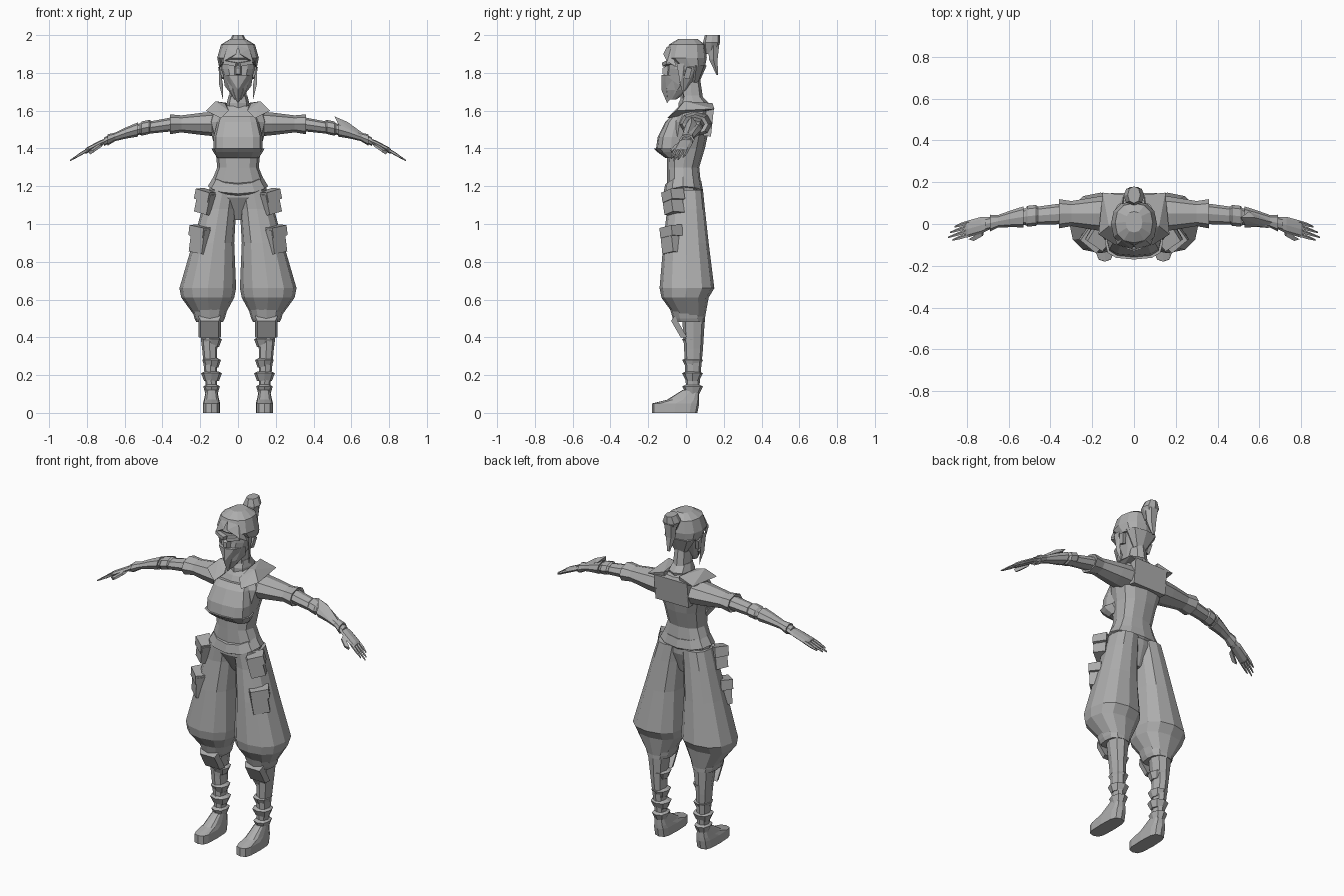
import bpy, bmesh
from math import cos, sin, pi, radians
from itertools import product
from mathutils import Vector, Euler, Matrix

cube = bpy.data.objects.get("Cube")
if cube:
    bpy.data.objects.remove(cube)

GREY = (.42, .42, .42, 1)
mat = bpy.data.materials.new("plain grey")
mat.use_nodes = True
mat.diffuse_color = GREY
mat.node_tree.nodes["Principled BSDF"].inputs["Base Color"].default_value = GREY


def finish(name, bm, pair):
    """Turn a bmesh into one object, or into a left and a right one."""
    sides = (("left_", 1), ("right_", -1)) if pair else (("", 1),)
    for prefix, flip in sides:
        part = bm.copy()
        part.transform(Matrix.Diagonal((flip, 1, 1, 1)))
        bmesh.ops.recalc_face_normals(part, faces=part.faces)
        mesh = bpy.data.meshes.new(prefix + name)
        part.to_mesh(mesh)
        part.free()
        mesh.materials.append(mat)
        obj = bpy.data.objects.new(prefix + name, mesh)
        bpy.context.collection.objects.link(obj)
    bm.free()


def skin(name, rings, pair):
    """Bridge rings of points and cap both ends."""
    bm = bmesh.new()
    rows = [[bm.verts.new(point) for point in ring] for ring in rings]
    for low, high in zip(rows, rows[1:]):
        for i in range(len(low)):
            bm.faces.new((low[i - 1], low[i], high[i], high[i - 1]))
    bm.faces.new(rows[0])
    bm.faces.new(rows[-1])
    finish(name, bm, pair)


def ring(z, wide, front, back, x=0):
    """Level section: half width, reach to the front and reach to the back."""
    return z, wide, front, back, x


def upright(name, *sections, sides=12, pair=False, square=.85, dip=0):
    """Stack of level sections; dip lowers their front, and half as much their back."""
    rings = []
    for z, wide, front, back, x in sections:
        points = []
        for i in range(sides):
            angle = 2 * pi * i / sides
            across, along = (abs(v) ** square * (1 if v > 0 else -1) for v in (cos(angle), sin(angle)))
            y = (back - front) / 2 + along * (back + front) / 2
            drop = dip * along ** 2 * (1 if along < 0 else .5)
            points.append((x + wide * across, y, z - drop))
        rings.append(points)
    skin(name, rings, pair)


def along_arm(name, *sizes, flat=.75, shift=0, sides=8):
    """Tube of (x, radius) steps on the drooping centre line of the arm."""
    rings = []
    for x, radius in sizes:
        bend = max(0, x - .3) ** 2
        centre = Vector((x, .05 - .3 * bend + shift, 1.53 - .56 * bend))
        angles = [2 * pi * i / sides for i in range(sides)]
        rings.append([centre + Vector((0, radius * cos(a), radius * flat * sin(a))) for a in angles])
    skin(name, rings, True)


def hull(name, *points, pair=False, symmetric=False):
    """Convex solid around a few corners."""
    bm = bmesh.new()
    for x, y, z in points:
        bm.verts.new((x, y, z))
        if symmetric:
            bm.verts.new((-x, y, z))
    bmesh.ops.remove_doubles(bm, verts=bm.verts, dist=.001)
    bmesh.ops.convex_hull(bm, input=bm.verts)
    loose = [v for v in bm.verts if not v.link_faces]
    bmesh.ops.delete(bm, geom=loose, context="VERTS")
    finish(name, bm, pair)


def box(name, at, size, turn=(0, 0, 0), taper=1, pair=True):
    """Turned box whose outer face is narrowed by taper."""
    spin = Euler([radians(a) for a in turn]).to_matrix()
    points = []
    for i, j, k in product((-.5, .5), repeat=3):
        scale = taper if j < 0 else 1
        corner = Vector((i * size[0] * scale, j * size[1], k * size[2] * scale))
        points.append(Vector(at) + spin @ corner)
    hull(name, *points, pair=pair)


# Torso, belt and pelvis
upright("torso",
        ring(z=1.2, wide=.15, front=.1, back=.08),
        ring(z=1.3, wide=.11, front=.1, back=.07),
        ring(z=1.4, wide=.12, front=.1, back=.1),
        ring(z=1.54, wide=.16, front=.08, back=.13),
        ring(z=1.6, wide=.14, front=.05, back=.13),
        ring(z=1.63, wide=.05, front=.03, back=.11))
upright("belt",
        ring(z=1.19, wide=.14, front=.1, back=.08),
        ring(z=1.2, wide=.16, front=.12, back=.09),
        ring(z=1.25, wide=.13, front=.11, back=.08), dip=.04)
upright("pelvis",
        ring(z=1.2, wide=.15, front=.1, back=.08),
        ring(z=1.14, wide=.15, front=.1, back=.08),
        ring(z=1.02, wide=.02, front=.03, back=.04))

# Chest plate, its lower lip, shoulder collars and back panel
upright("chest_plate",
        ring(z=1.39, wide=.13, front=.16, back=0),
        ring(z=1.46, wide=.13, front=.15, back=0),
        ring(z=1.54, wide=.11, front=.11, back=0),
        ring(z=1.57, wide=.1, front=.08, back=0), square=.7)
upright("chest_lip",
        ring(z=1.35, wide=.11, front=.11, back=0),
        ring(z=1.38, wide=.13, front=.15, back=0),
        ring(z=1.4, wide=.14, front=.17, back=0), square=.7)
hull("shoulder_collar", (.05, -.06, 1.6), (.09, -.1, 1.56), (.17, -.05, 1.6), (.12, -.01, 1.65),
     (.07, 0, 1.64), (.15, .15, 1.61), (.05, .14, 1.64), (.05, .13, 1.6), pair=True)
box("back_panel", at=(0, .12, 1.54), size=(.22, .04, .15), turn=(-6, 0, 0), pair=False)

# Neck, scarf, head and mask
upright("neck",
        ring(z=1.6, wide=.05, front=.03, back=.1),
        ring(z=1.8, wide=.04, front=.03, back=.07), sides=8)
upright("neck_scarf",
        ring(z=1.61, wide=.06, front=.04, back=.11),
        ring(z=1.64, wide=.06, front=.04, back=.12),
        ring(z=1.68, wide=.05, front=.02, back=.08), sides=8)
upright("head",
        ring(z=1.66, wide=.02, front=.1, back=-.05),
        ring(z=1.71, wide=.05, front=.11, back=.02),
        ring(z=1.82, wide=.09, front=.1, back=.09),
        ring(z=1.9, wide=.09, front=.1, back=.1))
hull("mask", (0, -.13, 1.71), (0, -.13, 1.79), (0, -.1, 1.64), (.05, -.11, 1.79),
     (.08, -.04, 1.79), (.07, -.03, 1.73), symmetric=True)
box("nose_bridge", at=(0, -.11, 1.81), size=(.04, .03, .06), taper=.5, pair=False)
box("brow", at=(.04, -.1, 1.85), size=(.07, .03, .02), turn=(0, -10, 20))
box("ear", at=(.09, .01, 1.8), size=(.02, .03, .06), turn=(-15, 10, 0))

# Hair: cap, nape, fringe, side locks, bun and ponytail
upright("hair_cap",
        ring(z=1.83, wide=.1, front=.05, back=.1),
        ring(z=1.88, wide=.11, front=.11, back=.11),
        ring(z=1.95, wide=.09, front=.09, back=.1),
        ring(z=1.98, wide=.04, front=.04, back=.06))
upright("hair_nape",
        ring(z=1.75, wide=.04, front=-.02, back=.07),
        ring(z=1.84, wide=.1, front=0, back=.11), sides=8)
hull("fringe", (0, -.1, 1.94), (.01, -.12, 1.9), (.08, -.1, 1.86), (.1, -.05, 1.83), (.06, -.08, 1.93), pair=True)
hull("side_lock", (.1, -.05, 1.85), (.1, -.01, 1.85), (.1, -.03, 1.74), (.08, -.02, 1.74), (.08, -.01, 1.66),
     pair=True)
upright("hair_bun",
        ring(z=1.9, wide=.02, front=-.1, back=.16),
        ring(z=1.96, wide=.05, front=-.09, back=.18),
        ring(z=2, wide=.03, front=-.1, back=.18), sides=8)
upright("ponytail",
        ring(z=1.95, wide=.04, front=-.11, back=.18),
        ring(z=1.87, wide=.03, front=-.12, back=.17),
        ring(z=1.79, wide=.01, front=-.16, back=.17), sides=6)

# Arms: sleeve, bare arm, elbow band, bracer and hand
along_arm("sleeve", (.1, .09), (.18, .08), (.3, .06), (.36, .07), (.35, .04))
along_arm("arm", (.34, .05), (.52, .04), (.64, .03), (.71, .03))
along_arm("elbow_band", (.46, .04), (.47, .05), (.51, .05), (.52, .04))
along_arm("bracer", (.53, .05), (.59, .04), (.65, .03), (.69, .04))
along_arm("palm", (.69, .03), (.73, .04), (.8, .04), (.81, .03), flat=.4)
for finger, (name, tip) in enumerate((("index", .87), ("middle", .89), ("ring", .88), ("little", .86))):
    along_arm(name + "_finger", (.79, .01), (.83, .01), (tip, .004), flat=1, shift=.02 * (finger - 1.5), sides=5)
box("thumb", at=(.75, -.06, 1.4), size=(.09, .02, .02), turn=(0, 32, -30), taper=.6)

# Plate on the left forearm only
hull("forearm_fin", (.51, .03, 1.57), (.53, 0, 1.53), (.55, .06, 1.53), (.58, .03, 1.54), (.69, 0, 1.46),
     (.64, -.02, 1.47))

# Baggy trousers with gathered cuffs
upright("trouser_leg",
        ring(x=.08, z=1.18, wide=.08, front=.1, back=.09),
        ring(x=.1, z=1.08, wide=.09, front=.1, back=.1),
        ring(x=.13, z=.9, wide=.11, front=.12, back=.12),
        ring(x=.16, z=.66, wide=.15, front=.14, back=.15),
        ring(x=.16, z=.61, wide=.14, front=.13, back=.12),
        ring(x=.15, z=.5, wide=.07, front=.05, back=.1), pair=True)
upright("trouser_cuff",
        ring(x=.15, z=.48, wide=.07, front=.06, back=.1),
        ring(x=.15, z=.5, wide=.08, front=.07, back=.1),
        ring(x=.15, z=.57, wide=.1, front=.09, back=.1), pair=True)

# Shins, flared boot bands, knee guards and feet
upright("shin",
        ring(x=.15, z=.5, wide=.06, front=.02, back=.1),
        ring(x=.15, z=.34, wide=.04, front=.01, back=.09),
        ring(x=.14, z=.13, wide=.03, front=0, back=.07),
        ring(x=.14, z=.06, wide=.03, front=.02, back=.07), sides=8, pair=True)
for name, height, girth in ("calf", .38, .05), ("lower_calf", .27, .045), ("ankle", .2, .05), ("heel", .13, .04):
    upright(name + "_band",
            ring(x=.14, z=height - .03, wide=girth * .8, front=0, back=.07),
            ring(x=.14, z=height + .01, wide=girth * 1.1, front=.02, back=.09),
            ring(x=.14, z=height + .02, wide=girth * .7, front=0, back=.07), sides=8, pair=True)
box("knee_guard", at=(.15, -.04, .45), size=(.12, .03, .13), turn=(30, 0, 0), taper=.8)
upright("foot",
        ring(x=.14, z=0, wide=.045, front=.18, back=.06),
        ring(x=.14, z=.05, wide=.045, front=.18, back=.07),
        ring(x=.14, z=.07, wide=.04, front=.1, back=.07),
        ring(x=.14, z=.12, wide=.03, front=.02, back=.07), pair=True, square=.6)

# Belt pouches and thigh pockets, each with a flap
box("belt_pouch", at=(.17, -.07, 1.11), size=(.09, .07, .12), turn=(0, -14, 35), taper=.9)
box("belt_pouch_flap", at=(.17, -.07, 1.15), size=(.1, .08, .06), turn=(0, -14, 35), taper=.9)
box("thigh_pocket", at=(.2, -.08, .91), size=(.1, .06, .14), turn=(0, -9, 40), taper=.9)
box("thigh_pocket_flap", at=(.2, -.08, .96), size=(.11, .07, .06), turn=(0, -9, 40), taper=.9)
